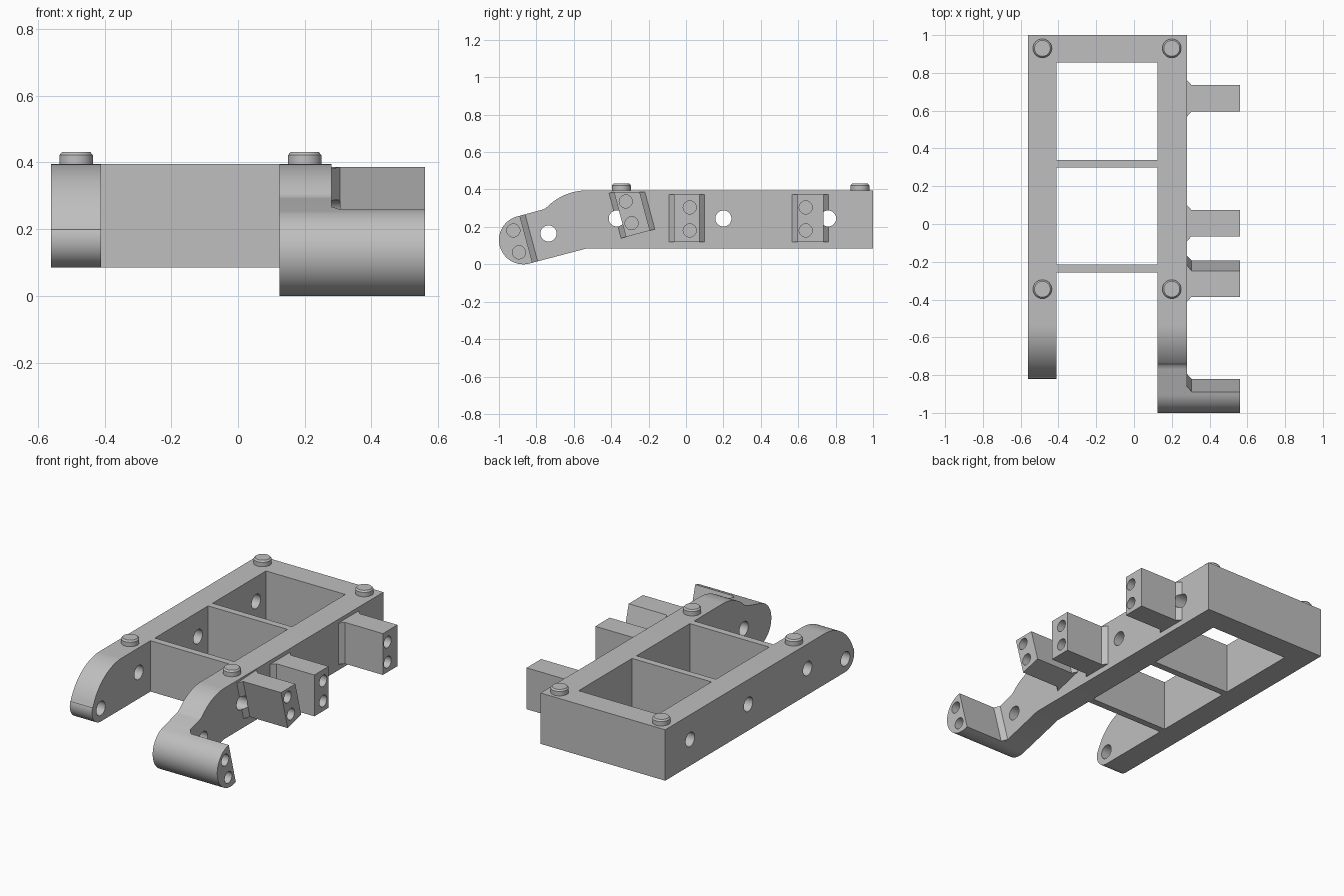
import bpy, bmesh
from math import cos, sin, radians
from mathutils import Vector

if "Cube" in bpy.data.objects:
    bpy.data.objects.remove(bpy.data.objects["Cube"], do_unlink=True)

grey = bpy.data.materials.new("plain grey")
grey.use_nodes = True
grey.diffuse_color = (0.52, 0.52, 0.52, 1)
grey.node_tree.nodes["Principled BSDF"].inputs["Base Color"].default_value = grey.diffuse_color

BOTTOM, TOP = 0.085, 0.395
RAIL_OUT, FLARE_X, BLOCK_END = 0.28, 0.305, 0.56
TILT = radians(15)
U = Vector((cos(TILT), sin(TILT)))      # across a tilted bracket, in (y, z)
V = Vector((-sin(TILT), cos(TILT)))     # up a tilted bracket


def arc(cy, cz, r, start, end, steps=16):
    angles = [radians(start + (end - start) * i / steps) for i in range(steps + 1)]
    return [(cy + r * cos(a), cz + r * sin(a)) for a in angles]


def loft(bm, sections):
    """Join (x, [(y, z), ...]) outlines into one closed solid."""
    rings = [[bm.verts.new((x, y, z)) for y, z in outline] for x, outline in sections]
    for a, b in zip(rings, rings[1:]):
        for i in range(len(a)):
            j = (i + 1) % len(a)
            bm.faces.new((a[i], a[j], b[j], b[i]))
    bm.faces.new(rings[0])
    bm.faces.new(rings[-1])


def finish(bm, name):
    bmesh.ops.recalc_face_normals(bm, faces=bm.faces[:])
    mesh = bpy.data.meshes.new(name)
    bm.to_mesh(mesh)
    bm.free()
    mesh.materials.append(grey)
    obj = bpy.data.objects.new(name, mesh)
    bpy.context.collection.objects.link(obj)
    return obj


def solid(name, sections):
    bm = bmesh.new()
    loft(bm, sections)
    return finish(bm, name)


def box_outline(y0, y1, z0, z1):
    return [(y0, z0), (y1, z0), (y1, z1), (y0, z1)]


def bracket(name, wide, narrow):
    return solid(name, [(RAIL_OUT, wide), (FLARE_X, narrow), (BLOCK_END, narrow)])


# Side rails: flat beams with shaped front ends
back = [(1, BOTTOM), (1, TOP)]
left_profile = (back + arc(-0.53, 0.095, 0.3, 90, 135)
                + arc(-0.785, 0.35, 0.06, -45, -75, 6)
                + arc(-0.87, 0.13, 0.13, 105, 285, 32) + [(-0.53, BOTTOM)])
right_profile = (back + arc(-0.53, 0.095, 0.3, 90, 159, 24)
                 + arc(-0.735, 0.17, 0.085, 160, 270))
parts = [
    solid("left_rail", [(0.125, left_profile), (RAIL_OUT, left_profile)]),
    solid("right_rail", [(-0.56, right_profile), (-0.41, right_profile)]),
]

# Cross walls between the rails
for name, y0, y1 in (("back_wall", 0.855, 1), ("middle_wall", 0.298, 0.34),
                     ("front_wall", -0.257, -0.215)):
    outline = box_outline(y0, y1, BOTTOM, TOP)
    solid(name, [(-0.41, outline), (0.125, outline)])

# Upright brackets with flared roots
FLARE = 0.027
for name, y0, y1 in (("back_bracket", 0.595, 0.735), ("middle_bracket", -0.065, 0.073)):
    parts.append(bracket(name, box_outline(y0 - FLARE, y1 + FLARE, 0.12, 0.372),
                         box_outline(y0, y1, 0.12, 0.372)))


# Tilted bracket, trimmed level at its top
def tilted_outline(u0, u1):
    corner = Vector((-0.347, 0.139))
    low, high = corner + U * u0, corner + U * u1
    limit = 0.387
    ends = [p + V * min(0.25, (limit - p.y) / V.y) for p in (high, low)]
    return [low, high] + ends


parts.append(bracket("tilted_bracket", tilted_outline(0, 0.187),
                     tilted_outline(FLARE, 0.187 - FLARE)))


# Foot bracket: half-round nose cut by a tilted plane
def foot_outline(extra):
    nose = [Vector(p) for p in arc(-0.87, 0.13, 0.13, 105, 285, 32)]
    return [nose[0] + U * extra] + nose + [nose[-1] + U * extra]


parts.append(bracket("foot_bracket", foot_outline(0.045), foot_outline(0.016)))

# Drilled holes: through the rails, and blind in the bracket ends
bm = bmesh.new()
for y, z in ((-0.735, 0.165), (-0.37, 0.245), (0.2, 0.245), (0.76, 0.245)):
    ring = arc(y, z, 0.043, 0, 350, 35)
    loft(bm, [(-0.7, ring), (FLARE_X, ring)])
for y, z in ((0.64, 0.304), (0.64, 0.181), (0.02, 0.304), (0.02, 0.181),
             (-0.322, 0.336), (-0.291, 0.22), (-0.923, 0.181), (-0.893, 0.064)):
    ring = arc(y, z, 0.035, 0, 350, 35)
    loft(bm, [(0.4, ring), (0.6, ring)])
cutter = finish(bm, "hole_cutter")
cutter.hide_render = True

for obj in parts:
    mod = obj.modifiers.new("holes", "BOOLEAN")
    mod.operation = "DIFFERENCE"
    mod.solver = "EXACT"
    mod.object = cutter
    bpy.context.view_layer.objects.active = obj
    bpy.ops.object.modifier_apply(modifier=mod.name)
bpy.data.objects.remove(cutter, do_unlink=True)

# Pegs on top, with bevelled rims
for side, x in (("left", 0.2), ("right", -0.485)):
    for end, y in (("back", 0.93), ("front", -0.345)):
        bm = bmesh.new()
        rings = []
        for r, z in ((0.05, TOP - 0.01), (0.05, 0.422), (0.042, 0.431)):
            rings.append([bm.verts.new((x + px, y + py, z))
                          for px, py in arc(0, 0, r, 0, 350, 35)])
        for a, b in zip(rings, rings[1:]):
            for i in range(len(a)):
                bm.faces.new((a[i - 1], a[i], b[i], b[i - 1]))
        bm.faces.new(rings[0])
        bm.faces.new(rings[-1])
        parts.append(finish(bm, f"{side}_{end}_peg"))

# Smooth the curved surfaces, keep edges sharp
bpy.ops.object.select_all(action="DESELECT")
for obj in parts:
    obj.select_set(True)
bpy.context.view_layer.objects.active = parts[0]
bpy.ops.object.shade_smooth_by_angle(angle=radians(25))
